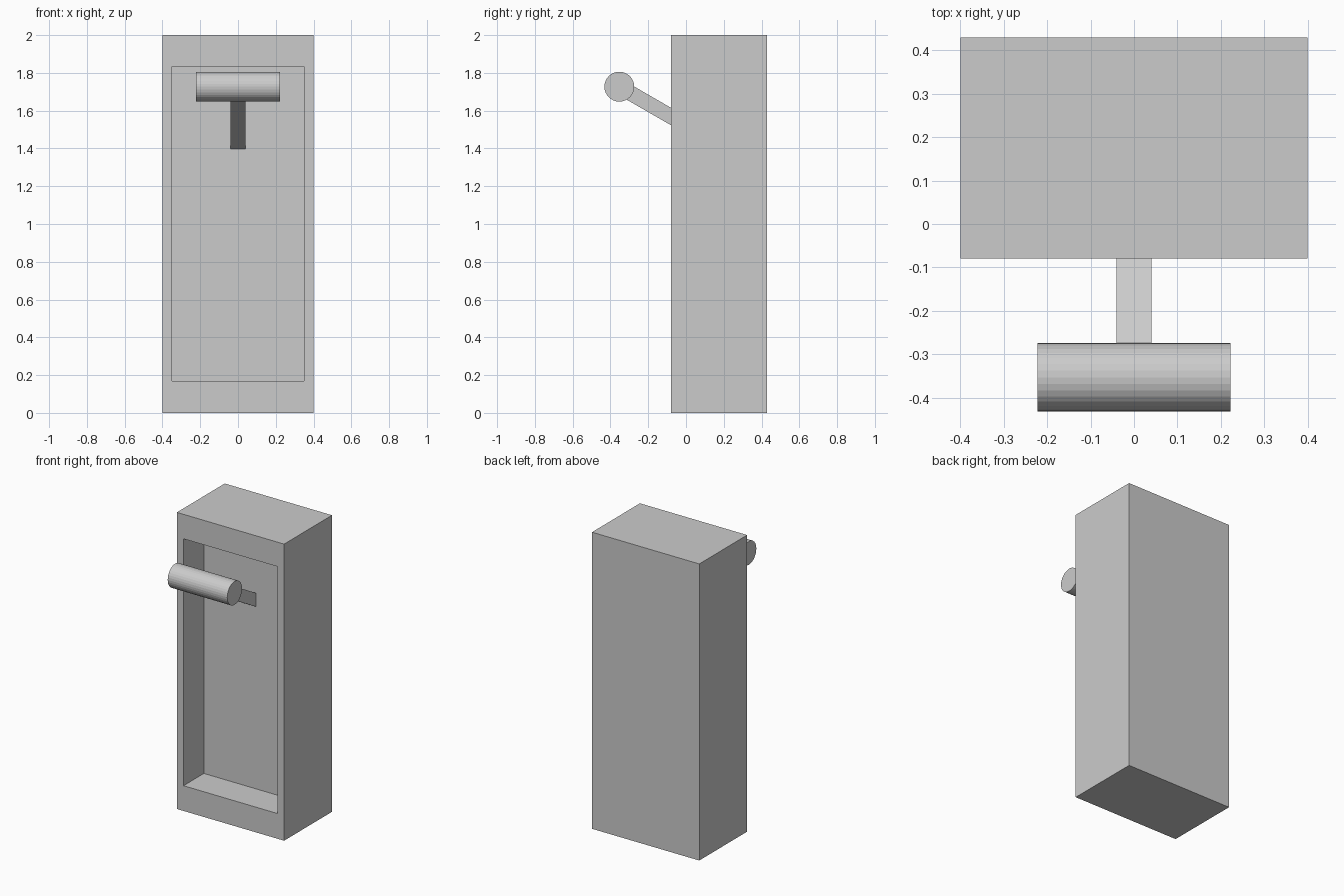
import bpy, bmesh, math
from mathutils import Matrix, Vector

if "Cube" in bpy.data.objects:
    bpy.data.objects.remove(bpy.data.objects["Cube"], do_unlink=True)

# One plain grey for every part
grey = bpy.data.materials.new("light_grey")
grey.use_nodes = True
colour = (0.6, 0.6, 0.6, 1)
grey.diffuse_color = colour
grey.node_tree.nodes["Principled BSDF"].inputs["Base Color"].default_value = colour


def add_object(name, bm):
    mesh = bpy.data.meshes.new(name)
    bmesh.ops.recalc_face_normals(bm, faces=bm.faces)
    bm.to_mesh(mesh)
    bm.free()
    mesh.materials.append(grey)
    obj = bpy.data.objects.new(name, mesh)
    bpy.context.collection.objects.link(obj)
    return obj


def box(centre, size, rotation=Matrix()):
    bm = bmesh.new()
    place = Matrix.Translation(centre) @ rotation @ Matrix.Diagonal((*size, 1))
    bmesh.ops.create_cube(bm, size=1, matrix=place)
    return bm


# Housing: upright box with a deep rectangular recess in its front
body = box((0, 0.175, 1), (0.8, 0.51, 2))
front = min(body.faces, key=lambda f: f.calc_center_median().y)
bmesh.ops.inset_region(body, faces=[front], thickness=0.07)
for v in front.verts:
    v.co.z = 1.835 if v.co.z > 1 else 0.17
pocket = bmesh.ops.extrude_face_region(body, geom=[front])["geom"]
for v in pocket:
    if isinstance(v, bmesh.types.BMVert):
        v.co.y += 0.217
if front.is_valid:
    bmesh.ops.delete(body, geom=[front], context="FACES_ONLY")
add_object("housing", body)

# Square arm sloping from the handle down into the recess
handle_centre = Vector((0, -0.353, 1.727))
slope = Matrix.Rotation(math.radians(-30), 4, "X")
arm_length = 0.62
arm_centre = handle_centre + slope @ Vector((0, arm_length / 2, 0))
add_object("arm", box(arm_centre, (0.08, arm_length, 0.08), slope))

# Round crossbar handle
handle = bmesh.new()
bmesh.ops.create_cone(
    handle, cap_ends=True, segments=32, radius1=0.079, radius2=0.079, depth=0.444,
    matrix=Matrix.Translation(handle_centre) @ Matrix.Rotation(math.pi / 2, 4, "Y"))
add_object("handle", handle)
